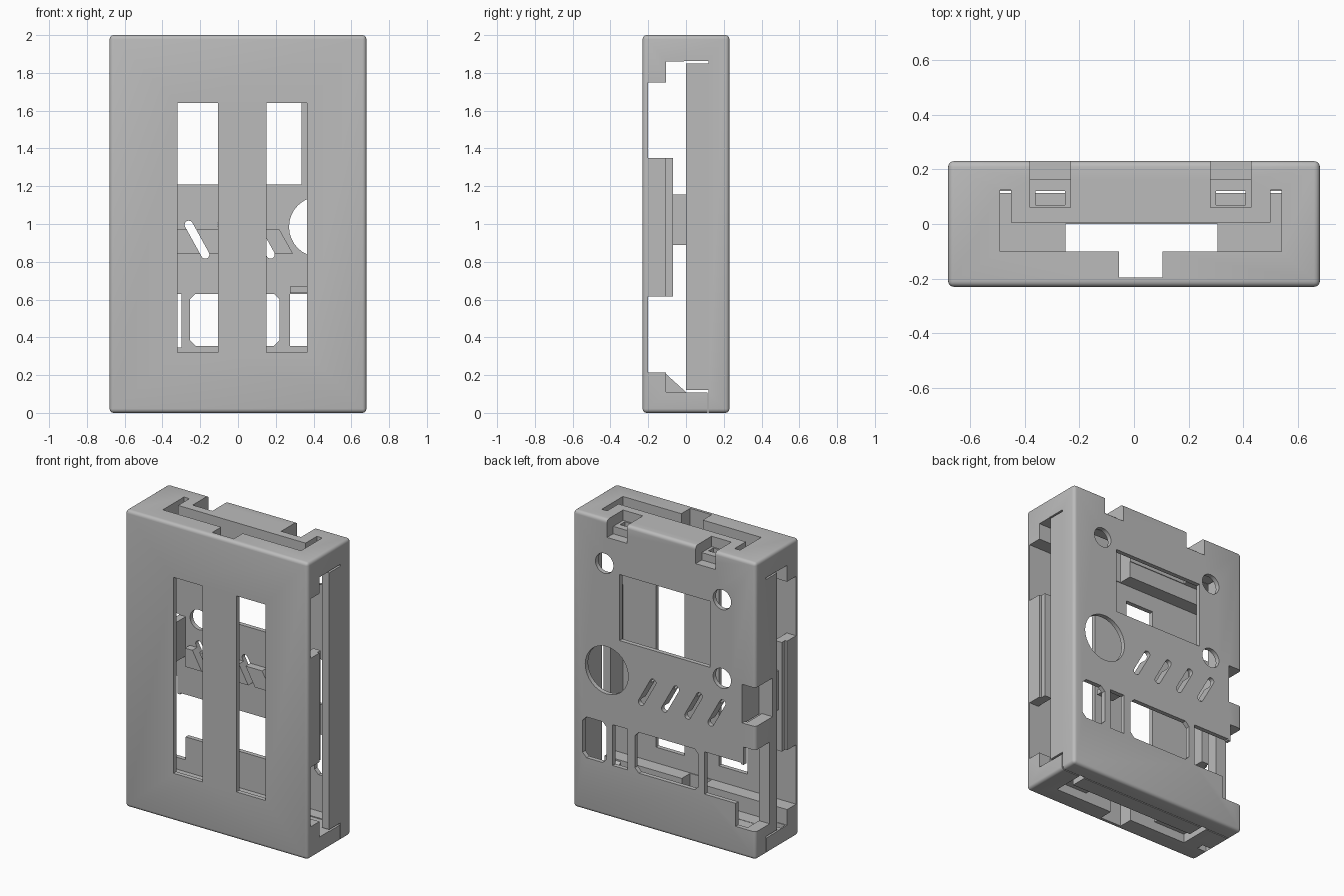
import bpy, bmesh, math
from mathutils import Vector

cube = bpy.data.objects.get("Cube")
if cube:
    bpy.data.objects.remove(cube, do_unlink=True)

grey = bpy.data.materials.new("matte_grey")
grey.use_nodes = True
COLOUR = (0.5, 0.5, 0.5, 1)
grey.diffuse_color = COLOUR
grey.node_tree.nodes["Principled BSDF"].inputs["Base Color"].default_value = COLOUR


def prism(name, axis, pts, lo, hi):
    """Extrude a 2D outline along an axis; the outline uses the other two axes in order."""
    bm = bmesh.new()
    def place(p, t):
        c = list(p)
        c.insert("xyz".index(axis), t)
        return Vector(c)
    face = bm.faces.new([bm.verts.new(place(p, lo)) for p in pts])
    ext = bmesh.ops.extrude_face_region(bm, geom=[face])
    moved = [v for v in ext["geom"] if isinstance(v, bmesh.types.BMVert)]
    bmesh.ops.translate(bm, verts=moved, vec=place((0, 0), hi - lo))
    bmesh.ops.recalc_face_normals(bm, faces=bm.faces)
    mesh = bpy.data.meshes.new(name)
    bm.to_mesh(mesh)
    bm.free()
    obj = bpy.data.objects.new(name, mesh)
    bpy.context.collection.objects.link(obj)
    mesh.materials.append(grey)
    return obj


def box(name, x, y, z):
    return prism(name, "z", [(x[0], y[0]), (x[1], y[0]), (x[1], y[1]), (x[0], y[1])], *z)


def apply(obj, mod):
    bpy.ops.object.select_all(action="DESELECT")
    bpy.context.view_layer.objects.active = obj
    obj.select_set(True)
    bpy.ops.object.modifier_apply(modifier=mod.name)


def cut(cutter, *targets):
    for t in targets:
        m = t.modifiers.new("cut", "BOOLEAN")
        m.operation, m.solver, m.object = "DIFFERENCE", "EXACT", cutter
        apply(t, m)
    bpy.data.objects.remove(cutter, do_unlink=True)


def disc(cx, cz, r, n=32):
    return [(cx + r * math.cos(math.tau * i / n), cz + r * math.sin(math.tau * i / n)) for i in range(n)]


def slot(cx, cz, half, r, angle, n=8):
    pts = []
    for end in (0, math.pi):
        ex, ez = cx + half * math.cos(angle + end), cz + half * math.sin(angle + end)
        for i in range(n + 1):
            a = angle + end - math.pi / 2 + math.pi * i / n
            pts.append((ex + r * math.cos(a), ez + r * math.sin(a)))
    return pts


def chamfered(x0, x1, z0, z1, c):
    return [(x0 + c, z0), (x1 - c, z0), (x1, z0 + c), (x1, z1 - c),
            (x1 - c, z1), (x0 + c, z1), (x0, z1 - c), (x0, z0 + c)]


WIDE = (-1, 1)
BACK = (0.1, 0.4)

# Outer case with rounded edges
case = box("case", (-0.68, 0.68), (-0.23, 0.23), (0, 2))
bev = case.modifiers.new("round", "BEVEL")
bev.width, bev.segments = 0.022, 4
apply(case, bev)

# Hollow: side openings and the space behind the back wall
cut(box("c", WIDE, (-0.2, -0.1), (0.215, 1.75)), case)
cut(box("c", WIDE, (-0.105, 0), (0.11, 1.86)), case)
cut(box("c", (-0.6, 0.625), (-0.05, 0.2), (0.11, 1.86)), case)

# Front slots
for x in (-0.32, 0.15):
    cut(box("c", (x, x + 0.215), (-0.4, -0.15), (0.32, 1.64)), case)

# Top channel with arms, and the matching bottom opening
channel = [(-0.49, 0.125), (-0.49, -0.1), (-0.055, -0.1), (-0.055, -0.195), (0.105, -0.195),
           (0.105, -0.1), (0.54, -0.1), (0.54, 0.125), (0.5, 0.125), (0.5, 0.005),
           (-0.45, 0.005), (-0.45, 0.125)]
cut(prism("c", "z", channel, 1.7, 2.2), case)
cut(prism("c", "z", channel, -0.1, 0.06), case)
cut(box("c", (-0.25, 0.305), (-0.1, 0), (-0.1, 0.3)), case)
cut(box("c", (-0.055, 0.105), (-0.195, -0.09), (-0.1, 0.3)), case)
cut(box("c", (-0.67, -0.6), (-0.1, -0.05), (-0.1, 0.2)), case)

# Parting gaps between the shells
cut(box("c", WIDE, (-0.01, 0.12), (1.85, 1.862)), case)
cut(box("c", WIDE, (-0.01, 0.12), (0.108, 0.12)), case)
cut(box("c", WIDE, (0.113, 0.12), (-0.1, 0.115)), case)

# Clip notches on the top back edge
for x in (-0.38, 0.28):
    cut(box("c", (x, x + 0.147), (0.06, 0.4), (1.93, 2.2)), case)
    cut(box("c", (x, x + 0.147), (0.165, 0.4), (1.88, 2.2)), case)
    cut(box("c", (x + 0.02, x + 0.127), (0.07, 0.12), (1.8, 2.2)), case)

# Inner band behind the vent slots
band = prism("vent_band", "y", [(-0.5, 0.845), (0.29, 0.845), (0.22, 0.97), (-0.5, 0.97)], 0.15, 0.205)

# Back wall: vents, screw holes, large round hole, window and port openings
for i in range(4):
    cut(prism("c", "y", slot(-0.39 + 0.173 * i, 0.917, 0.09, 0.022, math.radians(119)), *BACK), case, band)
for x, z, r in ((0.447, 1.7, 0.067), (-0.43, 1.69, 0.067), (-0.43, 1.16, 0.067), (0.43, 0.985, 0.16)):
    cut(prism("c", "y", disc(x, z, r), *BACK), case)
cut(box("c", (-0.34, 0.335), BACK, (1.21, 1.655)), case)
for x0, x1, c in ((0.43, 0.61, 0.03), (0.275, 0.385, 0.001), (-0.255, 0.22, 0.03)):
    cut(prism("c", "y", chamfered(x0, x1, 0.355, 0.63, c), *BACK), case)
cut(box("c", (-0.57, -0.3), BACK, (0.345, 0.63)), case)

# Port openings through the corner edge
cut(box("c", (-0.8, -0.53), (0.08, 0.4), (0.19, 0.62)), case)
cut(box("c", (-0.8, -0.59), (0.08, 0.4), (0.6, 0.74)), case)
cut(box("c", (-0.8, -0.58), (0.05, 0.4), (0.9, 1.16)), case)

# Side ribs rising from the front shell, and corner gussets
for side, name in ((1, "left"), (-1, "right")):
    def span(a, b):
        return tuple(sorted((side * a, side * b)))
    box(name + "_rib", span(0.61, 0.68), (-0.205, -0.105), (0.615, 1.35))
    box(name + "_rib_lip", span(0.61, 0.665), (-0.106, -0.07), (0.615, 1.35))
    prism(name + "_gusset", "x", [(-0.105, 0.1), (0, 0.1), (0, 0.11), (-0.105, 0.205)], *span(0.56, 0.595))

# Housing behind the edge port
box("port_housing", (-0.579, -0.53), (-0.07, 0.205), (0.89, 1.155))
box("port_housing_floor", (-0.64, -0.55), (-0.07, 0.05), (0.89, 1.155))
box("port_shelf", (0.275, 0.4), (0.12, 0.205), (0.635, 0.67))

# Crisp edges with smooth roundings
bpy.ops.object.select_all(action="DESELECT")
case.select_set(True)
bpy.context.view_layer.objects.active = case
bpy.ops.object.shade_smooth_by_angle(angle=math.radians(30))
